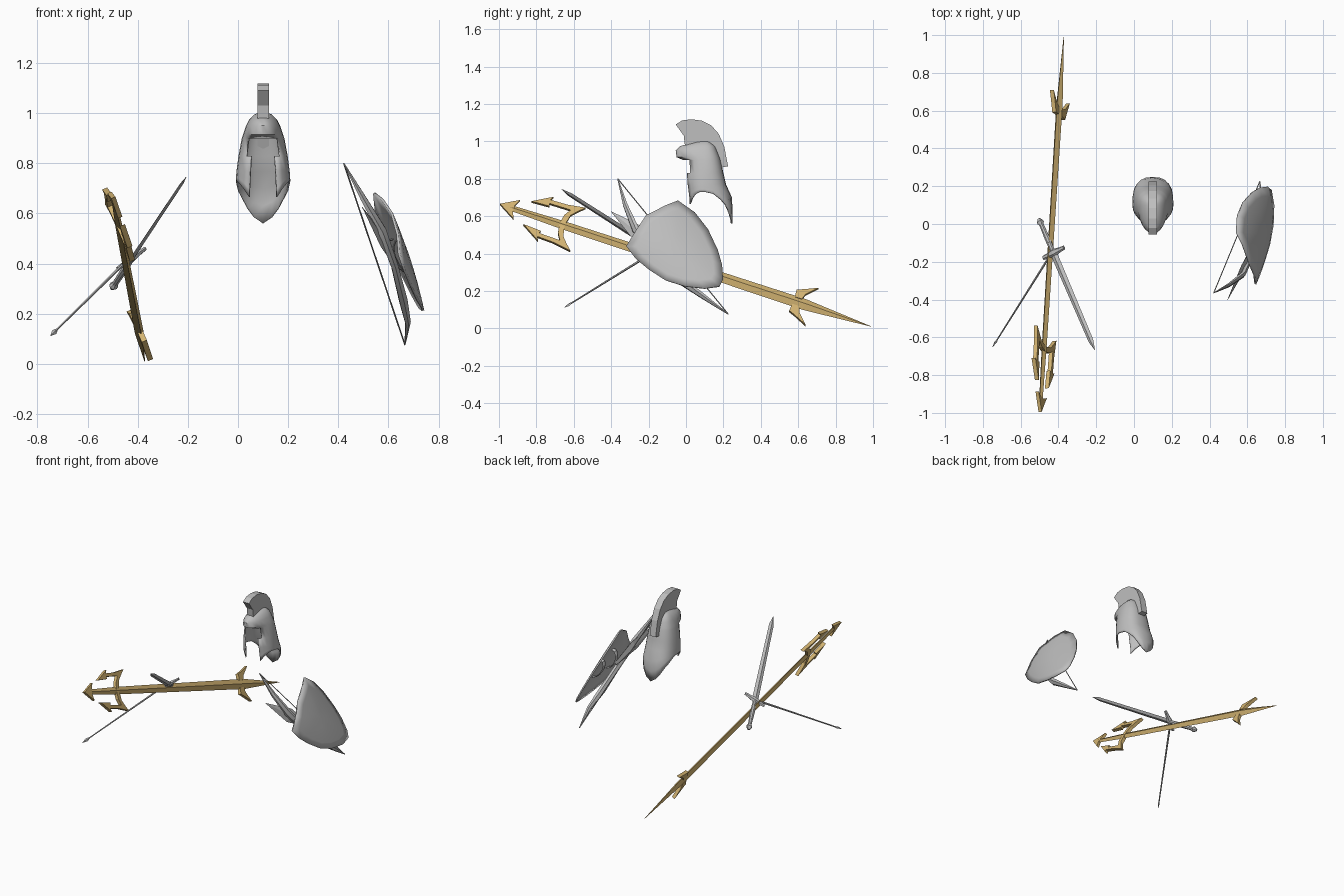
import bpy
import bmesh
from math import sin, cos, pi, radians, copysign
from mathutils import Vector, Matrix

if "Cube" in bpy.data.objects:
    bpy.data.objects.remove(bpy.data.objects["Cube"])


def material(name, color):
    m = bpy.data.materials.new(name)
    m.use_nodes = True
    m.diffuse_color = color
    m.node_tree.nodes["Principled BSDF"].inputs["Base Color"].default_value = color
    return m


steel = material("steel_grey", (0.52, 0.52, 0.52, 1))
gold = material("pale_gold", (0.66, 0.46, 0.17, 1))


def build(name, verts, faces, mat, smooth=None, thickness=0):
    """Make an object from points and faces, with optional shell and smoothing."""
    mesh = bpy.data.meshes.new(name)
    mesh.from_pydata([tuple(v) for v in verts], [], faces)
    bm = bmesh.new()
    bm.from_mesh(mesh)
    loose = [v for v in bm.verts if not v.link_faces]
    bmesh.ops.delete(bm, geom=loose, context='VERTS')
    bmesh.ops.recalc_face_normals(bm, faces=bm.faces)
    bm.to_mesh(mesh)
    bm.free()
    mesh.materials.append(mat)
    obj = bpy.data.objects.new(name, mesh)
    bpy.context.collection.objects.link(obj)
    if smooth:
        bpy.ops.object.select_all(action='DESELECT')
        obj.select_set(True)
        bpy.context.view_layer.objects.active = obj
        bpy.ops.object.shade_smooth_by_angle(angle=radians(smooth))
    if thickness:
        mod = obj.modifiers.new("shell", 'SOLIDIFY')
        mod.thickness = thickness
        mod.offset = -1
    return obj


def plate(name, outline, depth, frame, mat):
    """Extrude a flat outline by depth, placed by a frame matrix."""
    n = len(outline)
    verts = [frame @ Vector((a, b, c)) for c in (-depth / 2, depth / 2) for a, b in outline]
    faces = [tuple(range(n)), tuple(range(n, 2 * n))]
    faces += [(i, (i + 1) % n, (i + 1) % n + n, i + n) for i in range(n)]
    return build(name, verts, faces, mat)


def bar(name, path, sizes, sides, wide_dir, mat, smooth=None):
    """Loft a polygon section along a path; sizes are (half width, half depth)."""
    pts = [Vector(p) for p in path]
    verts, faces = [], []
    for i, p in enumerate(pts):
        along = (pts[min(i + 1, len(pts) - 1)] - pts[max(i - 1, 0)]).normalized()
        wide = Vector(wide_dir)
        wide = (wide - along * wide.dot(along)).normalized()
        deep = along.cross(wide)
        w, d = sizes[i]
        verts += [p + wide * w * cos(2 * pi * k / sides) + deep * d * sin(2 * pi * k / sides)
                  for k in range(sides)]
    for i in range(len(pts) - 1):
        for k in range(sides):
            a, b = i * sides + k, i * sides + (k + 1) % sides
            faces.append((a, b, b + sides, a + sides))
    faces += [tuple(range(sides)), tuple(range(len(verts) - sides, len(verts)))]
    return build(name, verts, faces, mat, smooth)


def between(a, b, stops):
    return [Vector(a).lerp(Vector(b), s) for s in stops]


# Trident: local frame with s from tip to tail and t across the prongs
tip, tail = Vector((-0.497, -0.995, 0.663)), Vector((-0.372, 0.99, 0.01))
s_dir = (tail - tip).normalized()
t_dir = Vector((-0.41, 0.312, 0.95))
t_dir -= s_dir * t_dir.dot(s_dir)
n_dir = s_dir.cross(t_dir).normalized()
frame = Matrix.Translation(tip) @ Matrix((s_dir, t_dir, n_dir)).transposed().to_4x4()

bar("trident_shaft", [tip + s_dir * s for s in (0.06, 0.35, 1.66, 1.72, 2.093)],
    [(0.016, 0.01), (0.024, 0.014), (0.032, 0.018), (0.032, 0.018), (0.001, 0.001)],
    4, t_dir, gold)
plate("trident_point", [(0, 0), (0.095, 0.053), (0.078, 0.015), (0.078, -0.015), (0.095, -0.053)],
      0.018, frame, gold)
prong = [(0.155, 0.065), (0.258, 0.124), (0.248, 0.104), (0.34, 0.107), (0.44, 0.122),
         (0.408, 0.092), (0.378, 0.06), (0.365, 0), (0.335, 0), (0.345, 0.05),
         (0.368, 0.086), (0.25, 0.084), (0.255, 0.07)]
tail_barb = [(1.655, 0.02), (1.652, 0.06), (1.685, 0.072), (1.76, 0.105), (1.705, 0.05), (1.695, 0.02)]
for label, sign in (("upper", 1), ("lower", -1)):
    plate(label + "_prong", [(s, sign * t) for s, t in prong], 0.022, frame, gold)
    plate(label + "_tail_barb", [(s, sign * t) for s, t in tail_barb], 0.022, frame, gold)

# Sword: blade, guard, grip and pommel on one axis
pommel, point = (-0.5, 0.02, 0.305), (-0.207, -0.667, 0.745)
guard_a, guard_b = (-0.48, -0.18, 0.38), (-0.37, -0.125, 0.46)
guard_dir = Vector(guard_b) - Vector(guard_a)
bar("sword_blade", between(pommel, point, (0.25, 0.93, 1)),
    [(0.021, 0.007), (0.016, 0.006), (0.001, 0.001)], 4, guard_dir, steel)
bar("sword_grip", between(pommel, point, (0.03, 0.15, 0.25)),
    [(0.012, 0.012), (0.016, 0.014), (0.012, 0.012)], 8, guard_dir, steel, 40)
bar("sword_pommel", between(pommel, point, (-0.01, 0.015, 0.04)),
    [(0.008, 0.008), (0.02, 0.018), (0.01, 0.01)], 8, guard_dir, steel, 40)
bar("sword_guard", between(guard_a, guard_b, (0, 0.2, 0.5, 0.8, 1)),
    [(0.012, 0.008), (0.014, 0.01), (0.022, 0.016), (0.014, 0.01), (0.012, 0.008)],
    6, (0.4, -0.7, 0.4), steel)

# Arrow: thin rod with a narrow head
arrow_tip, arrow_end = (-0.748, -0.65, 0.112), (-0.44, -0.16, 0.415)
bar("arrow_rod", between(arrow_tip, arrow_end, (0.04, 1)), [(0.004, 0.004), (0.007, 0.007)],
    6, (0, 0, 1), steel, 40)
bar("arrow_head", between(arrow_tip, arrow_end, (0, 0.05, 0.09)),
    [(0.001, 0.001), (0.011, 0.006), (0.003, 0.003)], 4, (1, 0, -1), steel)


# Shield: outline bent over a slanting ridge from its upper front to its foot
rim = [(-0.043, 0.684), (0.048, 0.62), (0.118, 0.53), (0.17, 0.42), (0.193, 0.34), (0.198, 0.262),
       (0.18, 0.225), (0.1, 0.214), (-0.005, 0.225), (-0.11, 0.257), (-0.2, 0.315), (-0.27, 0.374),
       (-0.32, 0.44), (-0.27, 0.52), (-0.214, 0.604), (-0.11, 0.658)]


def on_shield(y, z, rise=0.0):
    y_off, z_off = y + 0.21, z - 0.604
    from_ridge = 0.79 * y_off + 0.61 * z_off
    return Vector((0.617 - 0.05 * y_off - 0.363 * z_off - from_ridge ** 2 + rise, y, z))


mid_y, mid_z, count = -0.05, 0.43, len(rim)
verts, faces = [], []
for f in (1, 0.8, 0.55, 0.27):
    verts += [on_shield(mid_y + (y - mid_y) * f, mid_z + (z - mid_z) * f, 0.01 * (1 - f * f))
              for y, z in rim]
for r in range(3):
    for k in range(count):
        a, b = r * count + k, r * count + (k + 1) % count
        faces.append((a, b, b + count, a + count))
verts.append(on_shield(mid_y, mid_z, 0.01))
faces += [(3 * count + k, 3 * count + (k + 1) % count, 4 * count) for k in range(count)]
shield = build("shield", verts, faces, steel, 30, 0.01)
if shield.data.polygons[0].normal.x < 0:
    shield.data.flip_normals()

# Two arm straps arched behind the shield
for label, y in (("front", -0.12), ("rear", 0.05)):
    arch = [on_shield(y, 0.43 + 0.07 * cos(a * pi / 6), -0.05 * sin(a * pi / 6))
            for a in range(7)]
    bar(label + "_strap", arch, [(0.016, 0.004)] * 7, 4, (0, 1, 0), steel)

# Bow behind the shield: curved limb, string and nocked blade
bow_top, bow_bottom = (0.422, -0.365, 0.8), (0.666, 0.226, 0.076)
limb = [bow_top, (0.5, -0.325, 0.66), (0.575, -0.27, 0.53), (0.625, -0.16, 0.39),
        (0.66, -0.02, 0.25), (0.678, 0.1, 0.165), bow_bottom]
bar("bow_limb", limb, [(w, w * 0.6) for w in (0.003, 0.016, 0.024, 0.02, 0.024, 0.016, 0.003)],
    6, (0.5, 0.6, 0.6), steel, 40)
bar("bow_string", [bow_top, bow_bottom], [(0.003, 0.003)] * 2, 4, (0, 1, 0), steel)
bar("bow_blade", between((0.495, -0.402, 0.626), (0.63, -0.12, 0.4), (0, 0.55, 1)),
    [(0.001, 0.001), (0.045, 0.012), (0.012, 0.012)], 4, (0, 0.6, 0.7), steel)

# Helmet shell: rows of (height, front, side, back radius)
HX, HY = 0.1, 0.1
rows = [(1.005, 0.01, 0.01, 0.01), (0.995, 0.06, 0.035, 0.03), (0.975, 0.13, 0.055, 0.055),
        (0.95, 0.155, 0.068, 0.066), (0.915, 0.15, 0.08, 0.08), (0.9, 0.115, 0.085, 0.085),
        (0.83, 0.11, 0.098, 0.1), (0.77, 0.105, 0.106, 0.114), (0.69, 0.093, 0.112, 0.15),
        (0.57, 0.09, 0.108, 0.148)]
# Lower edge from the face round to the nape, every 15 degrees
hem = [0.68, 0.68, 0.665, 0.7, 0.72, 0.73, 0.73, 0.72, 0.69, 0.66, 0.62, 0.585, 0.56]


def radii(z):
    for top, low in zip(rows, rows[1:]):
        if z >= low[0] - 1e-6 or low is rows[-1]:
            k = (top[0] - z) / (top[0] - low[0])
            return [a + (b - a) * k for a, b in zip(top[1:], low[1:])]


def squared(value, power):
    return copysign(abs(value) ** power, value)


verts, faces = [], []
columns, levels = 24, 11
for i in range(levels):
    for j in range(columns):
        edge = hem[min(j, columns - j)]
        z = rows[i][0] if i < 8 else 0.77 + (edge - 0.77) * (i - 7) / 3
        front, side, back = radii(z)
        phi = 2 * pi * j / columns
        # The back is boxier than the face
        depth, power = (front, 1) if cos(phi) > 0 else (back, 0.8)
        verts.append((HX + side * squared(sin(phi), power),
                      HY - depth * squared(cos(phi), power), z))
for i in range(levels - 1):
    for j in range(columns):
        from_front = min(j, columns - 1 - j)
        eye = i == 5 and from_front < 3
        face_gap = i >= 5 and from_front < 2
        if not (eye or face_gap):
            a, b = i * columns + j, i * columns + (j + 1) % columns
            faces.append((a, b, b + columns, a + columns))
faces.append(tuple(range(columns)))
build("helmet_shell", verts, faces, steel, 40, 0.008)

# Helmet crest: arched fin over the dome
crest = [(-0.055, 1.09), (-0.02, 1.112), (0.03, 1.118), (0.085, 1.11), (0.135, 1.085), (0.175, 1.04),
         (0.205, 0.97), (0.225, 0.866), (0.185, 0.86), (0.155, 0.94), (0.11, 0.985),
         (0.06, 0.99), (-0.005, 0.97), (-0.012, 1.03)]
crest_frame = Matrix.Translation((HX, 0, 0)) @ Matrix(((0, 0, 1), (1, 0, 0), (0, 1, 0))).to_4x4()
plate("helmet_crest", crest, 0.046, crest_frame, steel)
